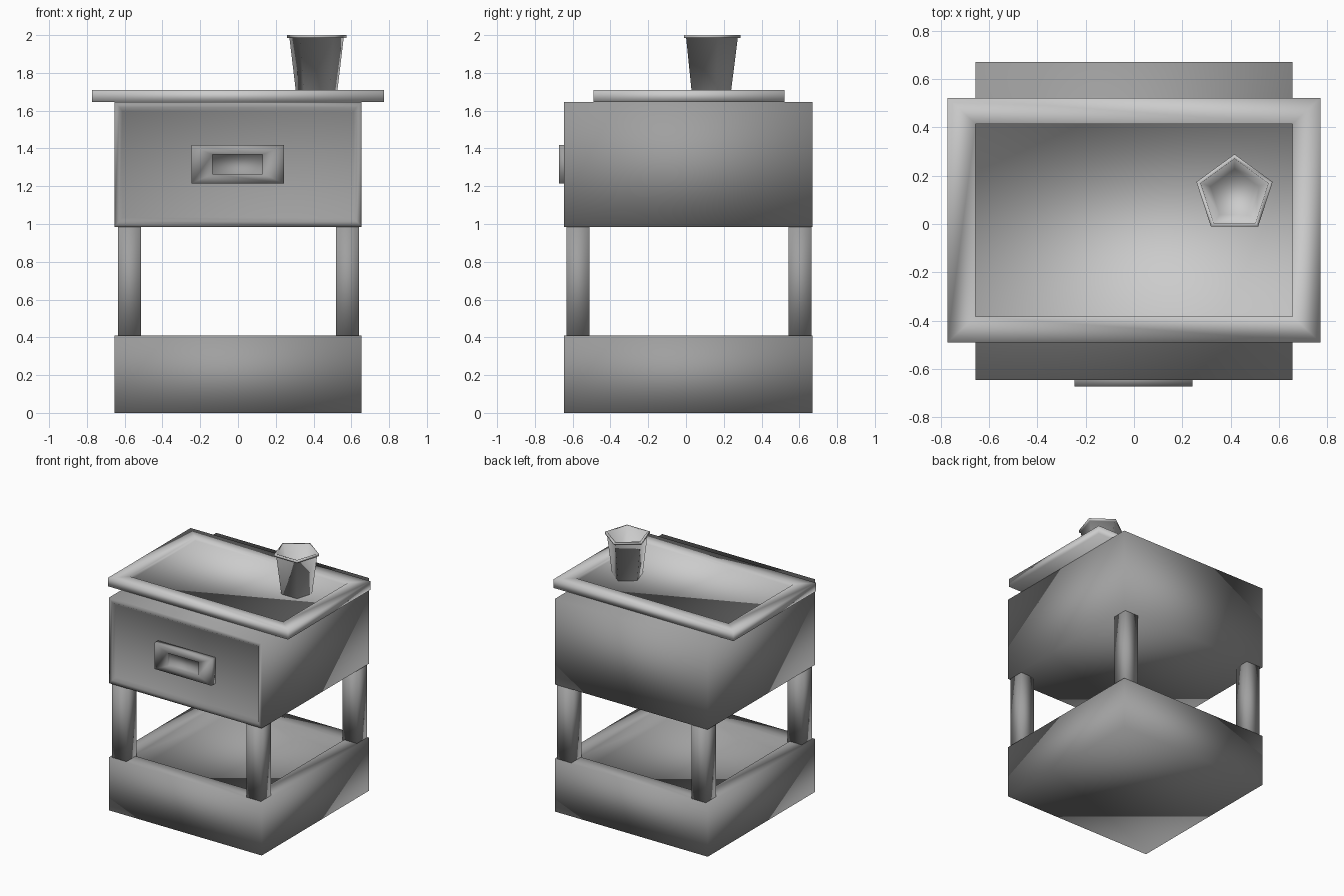
import bpy, bmesh, math
from mathutils import Vector

if "Cube" in bpy.data.objects:
    bpy.data.objects.remove(bpy.data.objects["Cube"])

dark = bpy.data.materials.new("dark_grey")
dark.diffuse_color = (0.35, 0.35, 0.35, 1)
dark.use_nodes = True
dark.node_tree.nodes["Principled BSDF"].inputs["Base Color"].default_value = dark.diffuse_color


def finish(name, bm, mat=None):
    bmesh.ops.recalc_face_normals(bm, faces=bm.faces[:])
    for f in bm.faces:
        f.smooth = True  # soft shading runs across the box edges
    mesh = bpy.data.meshes.new(name)
    bm.to_mesh(mesh)
    bm.free()
    if mat:
        mesh.materials.append(mat)
    ob = bpy.data.objects.new(name, mesh)
    bpy.context.collection.objects.link(ob)
    return ob


def box(name, lo, hi, side=None, steps=(), mat=dark):
    """Box from lo to hi; the face towards 'side' is extruded in steps of
    (inset per axis, move along the face normal)."""
    lo, hi = Vector(lo), Vector(hi)
    bm = bmesh.new()
    bmesh.ops.create_cube(bm, size=1)
    for v in bm.verts:
        v.co = Vector([lo[i] + (v.co[i] + 0.5) * (hi[i] - lo[i]) for i in range(3)])
    if side:
        side = Vector(side)
        bm.normal_update()
        face = max(bm.faces, key=lambda f: f.normal.dot(side))
        for inset, move in steps:
            face = bmesh.ops.extrude_discrete_faces(bm, faces=[face])["faces"][0]
            c = face.calc_center_median()
            for v in face.verts:
                for i in range(3):
                    if abs(side[i]) < 0.5:
                        v.co[i] -= math.copysign(inset[i], v.co[i] - c[i])
                v.co += side * move
    return finish(name, bm, mat)


UP, FRONT = (0, 0, 1), (0, -1, 0)

# Lower shelf box with a sunken top
box("base_shelf", (-0.655, -0.645, 0), (0.655, 0.67, 0.41), UP,
    [((0.125, 0.125, 0), 0), ((0, 0, 0), -0.12)])

# Four square legs
for sx, x in (("left", -0.574), ("right", 0.579)):
    for sy, y in (("front", -0.572), ("back", 0.603)):
        box(f"{sy}_{sx}_leg", (x - 0.061, y - 0.061, 0.40),
            (x + 0.061, y + 0.061, 0.995))

# Drawer cabinet with a sunken front panel
box("drawer_cabinet", (-0.655, -0.645, 0.985), (0.655, 0.67, 1.647), FRONT,
    [((0.028, 0, 0.03), 0), ((0.015, 0, 0.02), -0.02)])

# Handle plate with a finger recess
box("drawer_handle", (-0.247, -0.672, 1.215), (0.243, -0.62, 1.417), FRONT,
    [((0.112, 0, 0.05), 0), ((0, 0, 0), -0.03)])

# Tray top with a raised rim
box("tray_top", (-0.772, -0.49, 1.645), (0.772, 0.522, 1.71), UP,
    [((0.117, 0.108, 0), 0), ((0, 0, 0), -0.025)], mat=None)

# Five-sided hollow cup with a lip
profile = [(0.113, 1.683), (0.151, 1.985), (0.166, 1.985), (0.166, 2.0),
           (0.147, 2.0), (0.105, 1.70)]
bm = bmesh.new()
rings = []
for r, z in profile:
    rings.append([bm.verts.new((0.416 + r * math.cos(math.pi / 2 + k * math.tau / 5),
                                0.123 + r * math.sin(math.pi / 2 + k * math.tau / 5), z))
                  for k in range(5)])
for a, b in zip(rings, rings[1:]):
    for k in range(5):
        n = (k + 1) % 5
        bm.faces.new((a[k], a[n], b[n], b[k]))
bm.faces.new(rings[0][::-1])
bm.faces.new(rings[-1])
finish("cup", bm)
